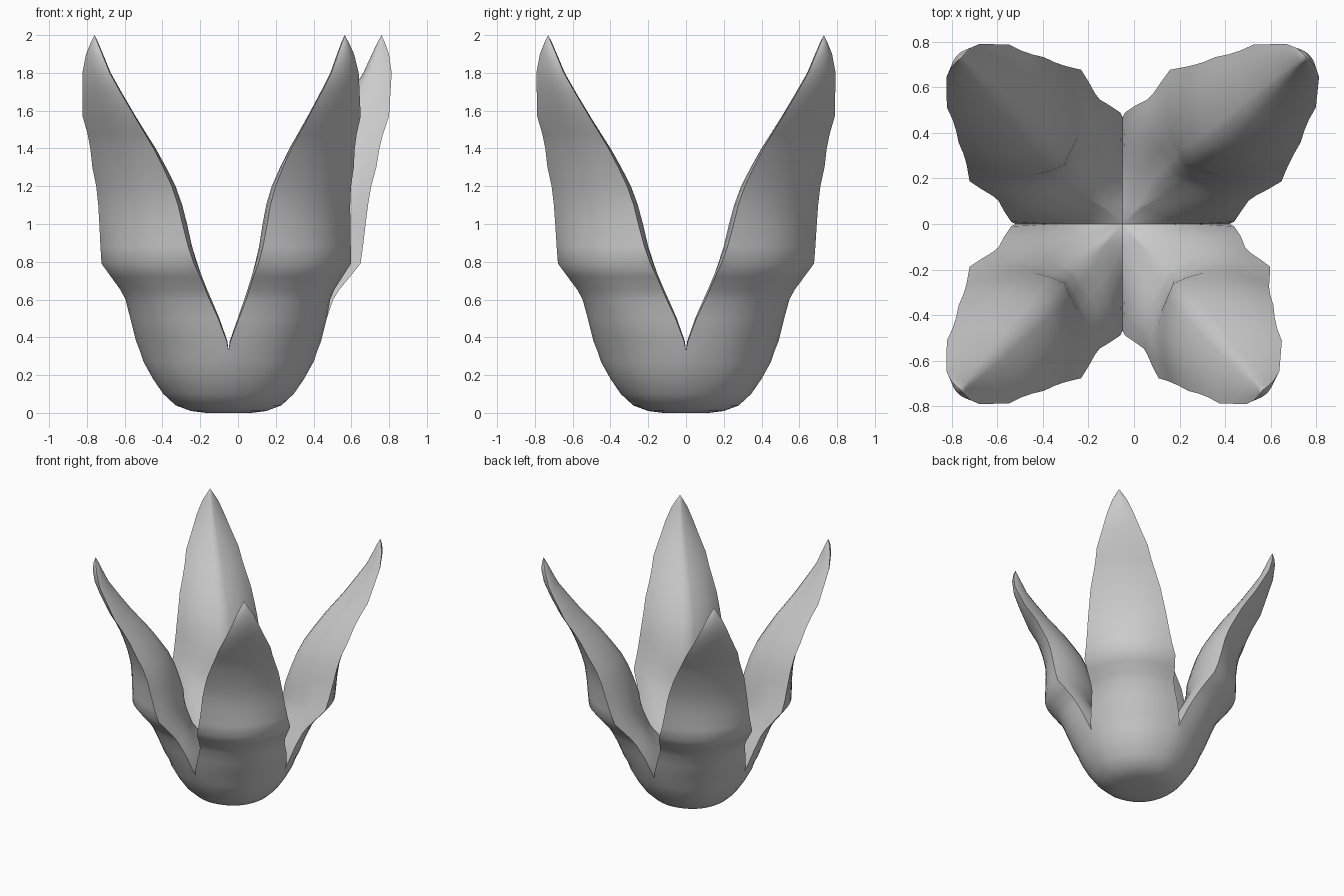
import bpy, bmesh, math
from mathutils import Vector

cube = bpy.data.objects.get("Cube")
if cube:
    bpy.data.objects.remove(cube, do_unlink=True)

# Petal sections: height, inner side, shoulder inset, outer reach, outer bulge
SECTIONS = [
    (0.0, 0, 0, .12, .085), (.01, 0, 0, .2, .14), (.04, 0, 0, .28, .2),
    (.1, 0, 0, .345, .245), (.18, 0, 0, .4, .285), (.27, 0, 0, .45, .32),
    (.33, 0, 0, .47, .335), (.38, .015, .01, .49, .355), (.5, .06, .055, .52, .39),
    (.6, .1, .1, .545, .42), (.65, .12, .12, .57, .44), (.72, .145, .148, .62, .48),
    (.79, .165, .18, .67, .515), (.88, .19, .21, .675, .515), (1.0, .215, .24, .68, .515),
    (1.1, .24, .262, .685, .52), (1.2, .275, .295, .695, .535), (1.3, .325, .34, .715, .555),
    (1.4, .38, .39, .725, .58), (1.48, .43, .437, .74, .605), (1.57, .485, .49, .765, .64),
    (1.7, .56, .565, .765, .68), (1.8, .615, .62, .765, .705), (1.9, .655, .66, .745, .715),
    (1.96, .68, .685, .72, .71),
]
TIP = Vector((.70, .70, 2.0))
ARC = 12
SIDE = 5
CENTRE_X = -.05

# Quadrant signs and how far each petal leans along x towards its tip
PETALS = [(-1, -1, .01), (-1, 1, .01), (1, 1, .11), (1, -1, -.085)]


def section(z, inner, inset, far, bulge):
    """Rounded inner corner, two flat sides and a bowed outer edge."""
    # The inner corner draws back around the cup floor
    setback = .07 + .13 * max(0, 1 - abs(z - .58) / .3)
    corner = inner + setback * (far - inner) if inner else 0
    rounding = min(.2 * (far - corner), inner)
    side = []
    for i in range(SIDE):
        t = i / SIDE
        u = corner + rounding + (far - corner - rounding) * t
        v = corner * (1 - t) ** 2 + (2 * inner - (corner + inset) / 2) * 2 * t * (1 - t) + inset * t * t
        side.append((u, v))
    # Outer edge as a quadratic curve from shoulder to shoulder
    a, b = Vector((far, inset)), Vector((inset, far))
    k = 2 * bulge - (inset + far) / 2
    arc = []
    for i in range(ARC + 1):
        t = i / ARC
        arc.append(a * (1 - t) ** 2 + Vector((k, k)) * 2 * t * (1 - t) + b * t * t)
    nose = corner + .3 * rounding
    pts = [(nose, nose)] + side + arc + [(v, u) for u, v in reversed(side)]
    return [Vector((p[0], p[1], z)) for p in pts]


def add_petal(bm, sx, sy, lean):
    def place(p):
        t = max(0, (p.z - .55) / 1.45) ** .75
        return bm.verts.new((CENTRE_X + sx * (p.x + lean * t), sy * (p.y + .03 * t), p.z))

    rings = [[place(p) for p in section(*s)] for s in SECTIONS]
    n = len(rings[0])
    outer = range(SIDE + 1, SIDE + 1 + ARC)
    for row in range(len(rings) - 1):
        low, high = rings[row], rings[row + 1]
        # The walls between petals only exist above the shared bulb
        for i in (range(n) if SECTIONS[row + 1][1] else outer):
            j = (i + 1) % n
            bm.faces.new((low[i], low[j], high[j], high[i]))
    bm.faces.new([rings[0][0]] + rings[0][SIDE + 1:SIDE + 2 + ARC])
    tip = place(TIP)
    for i in range(n):
        bm.faces.new((rings[-1][i], rings[-1][(i + 1) % n], tip))


# Bulb with four thick pointed petals
bm = bmesh.new()
for petal in PETALS:
    add_petal(bm, *petal)
bmesh.ops.remove_doubles(bm, verts=bm.verts, dist=.001)
bmesh.ops.recalc_face_normals(bm, faces=bm.faces)
mesh = bpy.data.meshes.new("petal_bulb")
bm.to_mesh(mesh)
bm.free()
bulb = bpy.data.objects.new("petal_bulb", mesh)
bpy.context.collection.objects.link(bulb)

grey = bpy.data.materials.new("light_grey")
grey.use_nodes = True
colour = (.6, .6, .6, 1)
grey.diffuse_color = colour
grey.node_tree.nodes["Principled BSDF"].inputs["Base Color"].default_value = colour
mesh.materials.append(grey)

bpy.context.view_layer.objects.active = bulb
bulb.select_set(True)
bpy.ops.object.shade_smooth_by_angle(angle=math.radians(60))
